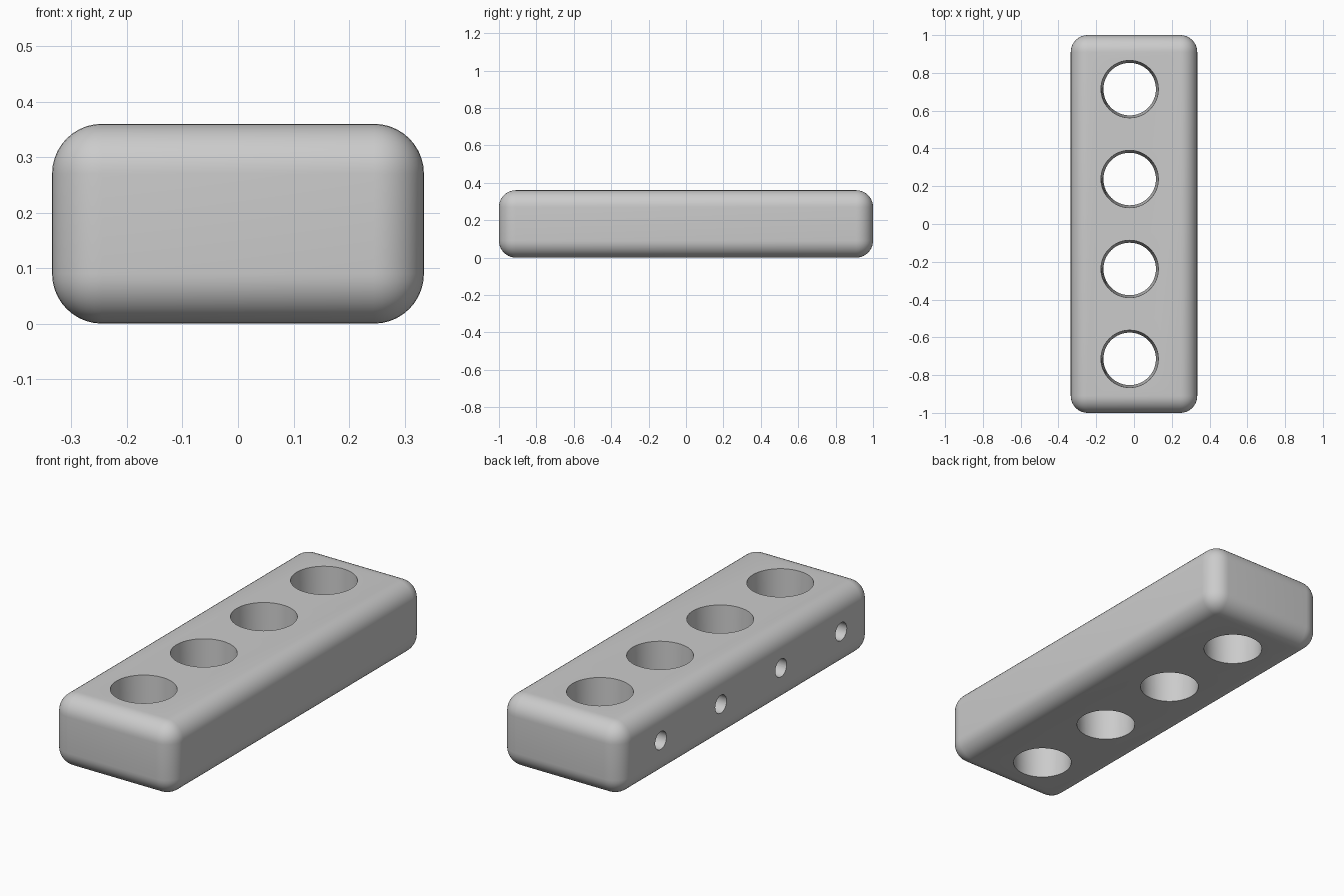
import bpy
import math

old = bpy.data.objects.get("Cube")
if old:
    bpy.data.objects.remove(old, do_unlink=True)

WIDTH, LENGTH, HEIGHT = 0.67, 2.0, 0.36
EDGE_RADIUS = 0.09
HOLE_X, HOLE_PITCH = -0.023, 0.476
TOP_RADIUS, BOTTOM_RADIUS = 0.152, 0.139
SIDE_RADIUS, SIDE_Z, SIDE_SHIFT = 0.045, 0.185, -0.036

grey = bpy.data.materials.new("light_grey")
grey.use_nodes = True
colour = (0.6, 0.6, 0.6, 1)
grey.diffuse_color = colour
grey.node_tree.nodes["Principled BSDF"].inputs["Base Color"].default_value = colour


def apply_modifier(obj, name):
    bpy.ops.object.select_all(action='DESELECT')
    obj.select_set(True)
    bpy.context.view_layer.objects.active = obj
    bpy.ops.object.modifier_apply(modifier=name)


def drill(obj, cutter):
    """Subtract a cutter from the object, then discard the cutter."""
    cutter.hide_render = True
    cutter.data.materials.append(grey)
    cut = obj.modifiers.new("hole", 'BOOLEAN')
    cut.operation = 'DIFFERENCE'
    cut.solver = 'EXACT'
    cut.object = cutter
    apply_modifier(obj, cut.name)
    bpy.data.objects.remove(cutter, do_unlink=True)


# Rounded block
bpy.ops.mesh.primitive_cube_add(size=1, location=(0, 0, HEIGHT / 2))
block = bpy.context.object
block.name = "holder_block"
block.scale = (WIDTH, LENGTH, HEIGHT)
bpy.ops.object.transform_apply(location=True, rotation=False, scale=True)
block.data.materials.append(grey)
bevel = block.modifiers.new("rounded_edges", 'BEVEL')
bevel.width = EDGE_RADIUS
bevel.segments = 10
apply_modifier(block, bevel.name)

# Tapered through holes, each met by a small hole from the right side
margin = 0.05
flare = (TOP_RADIUS - BOTTOM_RADIUS) * margin / HEIGHT
for i in range(4):
    y = (i - 1.5) * HOLE_PITCH
    bpy.ops.mesh.primitive_cone_add(
        vertices=64, radius1=BOTTOM_RADIUS - flare, radius2=TOP_RADIUS + flare,
        depth=HEIGHT + 2 * margin, location=(HOLE_X, y, HEIGHT / 2))
    drill(block, bpy.context.object)

    start, end = -WIDTH / 2 - margin, HOLE_X
    bpy.ops.mesh.primitive_cylinder_add(
        vertices=32, radius=SIDE_RADIUS, depth=end - start,
        location=((start + end) / 2, y + SIDE_SHIFT, SIDE_Z),
        rotation=(0, math.pi / 2, 0))
    drill(block, bpy.context.object)

# Smooth curves with crisp hole rims
bpy.ops.object.select_all(action='DESELECT')
block.select_set(True)
bpy.context.view_layer.objects.active = block
bpy.ops.object.shade_smooth_by_angle(angle=math.radians(30))
